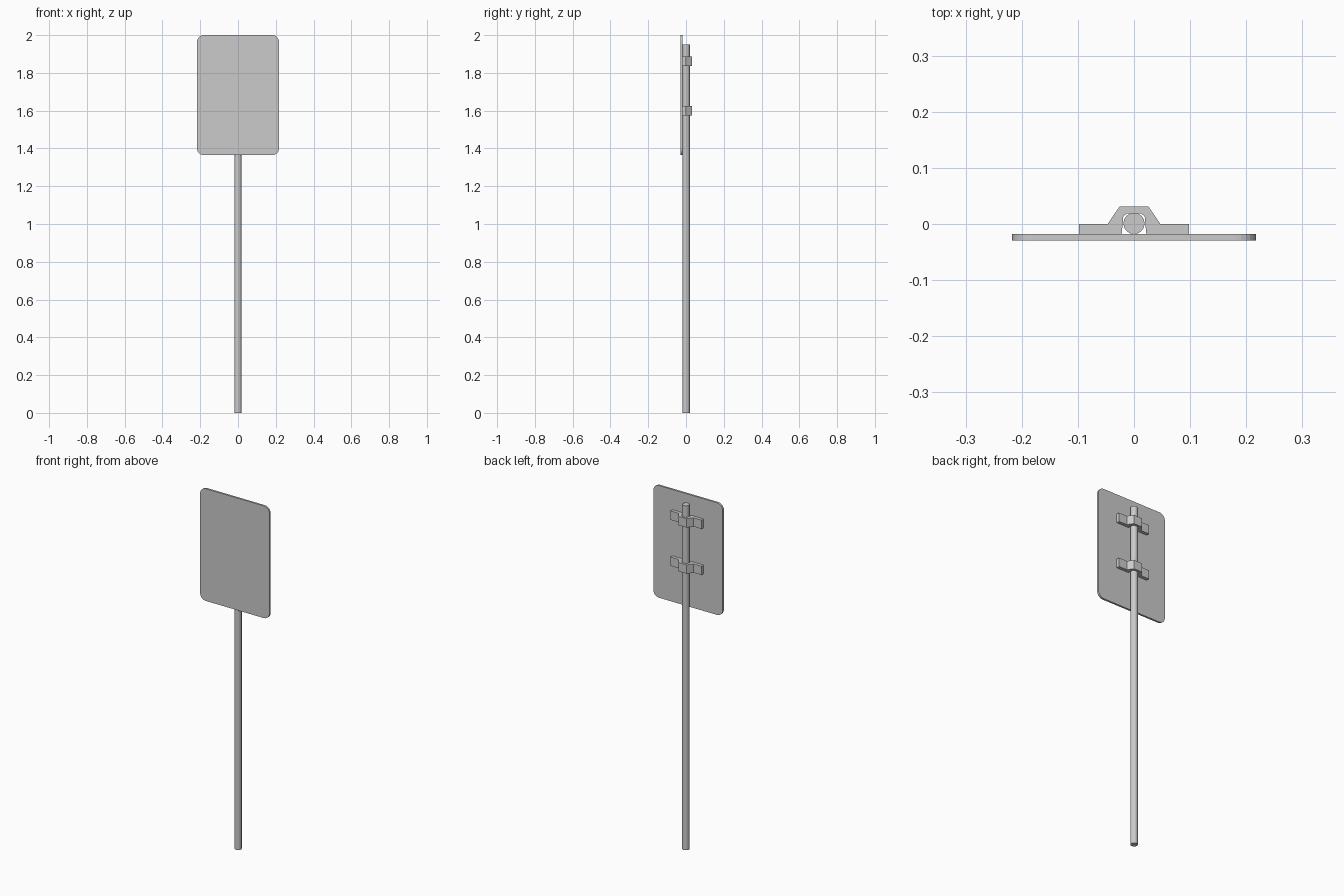
import bpy
import bmesh
import math

cube = bpy.data.objects.get("Cube")
if cube:
    bpy.data.objects.remove(cube, do_unlink=True)

# Single plain metal colour
metal = bpy.data.materials.new("grey metal")
metal.use_nodes = True
grey = (0.6, 0.6, 0.6, 1)
metal.diffuse_color = grey
metal.node_tree.nodes["Principled BSDF"].inputs["Base Color"].default_value = grey


def extrude_outline(name, points, offset):
    """Extrude a planar outline into a closed solid."""
    bm = bmesh.new()
    face = bm.faces.new([bm.verts.new(p) for p in points])
    result = bmesh.ops.extrude_face_region(bm, geom=[face])
    moved = [v for v in result["geom"] if isinstance(v, bmesh.types.BMVert)]
    bmesh.ops.translate(bm, verts=moved, vec=offset)
    bmesh.ops.recalc_face_normals(bm, faces=bm.faces)
    mesh = bpy.data.meshes.new(name)
    bm.to_mesh(mesh)
    bm.free()
    mesh.materials.append(metal)
    obj = bpy.data.objects.new(name, mesh)
    bpy.context.collection.objects.link(obj)
    return obj


# Round post
bpy.ops.mesh.primitive_cylinder_add(vertices=16, radius=0.019, depth=1.95,
                                    location=(0, 0.001, 0.975))
post = bpy.context.object
post.name = "post"
post.data.materials.append(metal)
bpy.ops.object.shade_smooth_by_angle(angle=math.radians(30))

# Rounded rectangular sign panel
half_width, bottom, top, radius, steps = 0.217, 1.365, 2.0, 0.035, 6
outline = []
corners = [(1, top - radius), (-1, top - radius),
           (-1, bottom + radius), (1, bottom + radius)]
for i, (side, z) in enumerate(corners):
    for s in range(steps + 1):
        a = math.pi / 2 * (i + s / steps)
        outline.append((side * (half_width - radius) + radius * math.cos(a),
                        -0.029, z + radius * math.sin(a)))
extrude_outline("sign_panel", outline, (0, 0.011, 0))

# Two brackets wrapping the back of the post
half = [(0.012, 0.019), (0.019, 0.014), (0.022, -0.018), (0.098, -0.018),
        (0.098, 0.0), (0.047, 0.0), (0.026, 0.031)]
profile = half + [(-x, y) for x, y in reversed(half)]
for name, z in (("lower_bracket", 1.575), ("upper_bracket", 1.836)):
    extrude_outline(name, [(x, y, z) for x, y in profile], (0, 0, 0.05))
